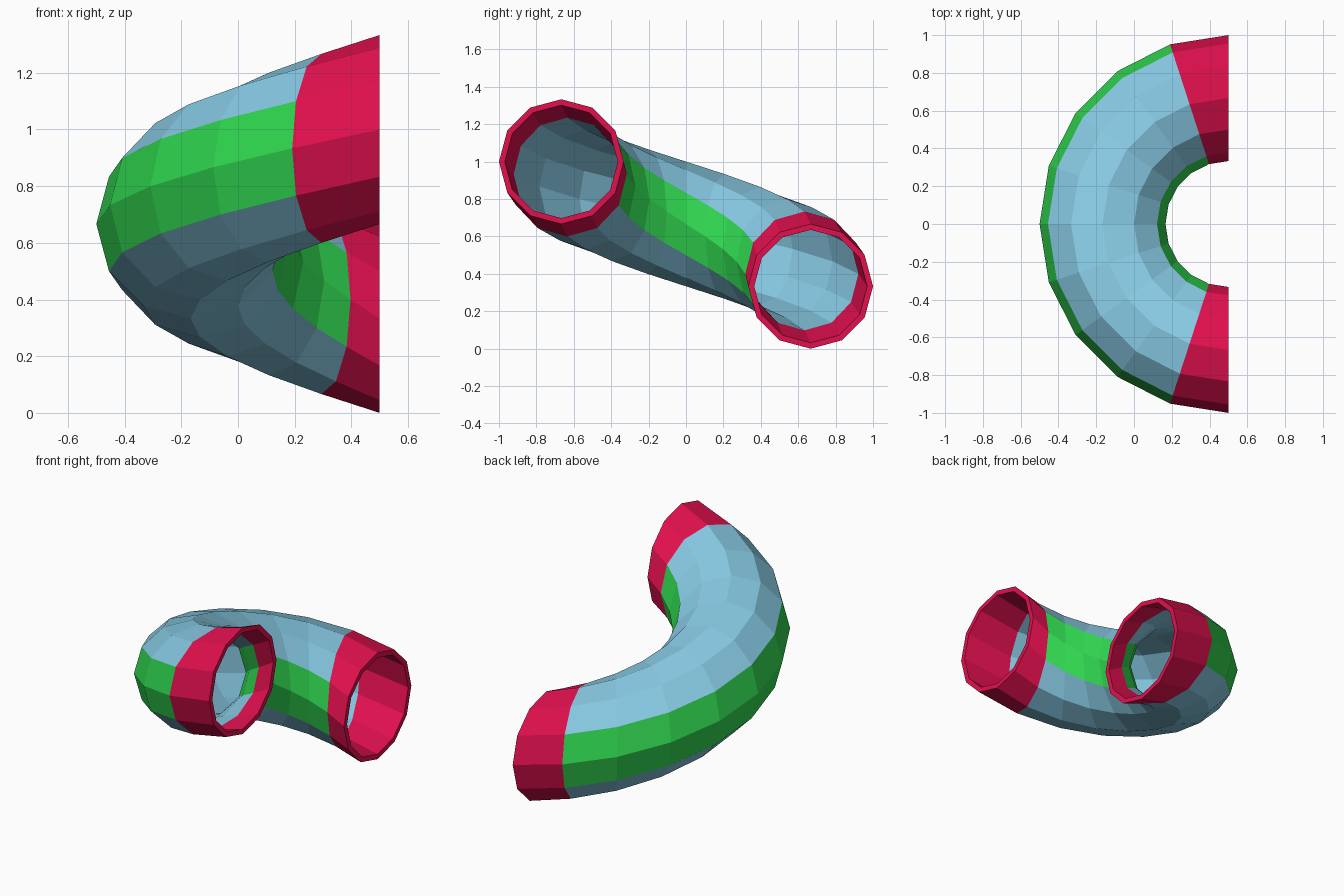
import bpy, bmesh
from math import sin, cos, pi

if "Cube" in bpy.data.objects:
    bpy.data.objects.remove(bpy.data.objects["Cube"])

SIDES, STEPS = 12, 10          # cross-section sides, segments along the half turn
BEND, OUTER, INNER = 2 / 3, 1 / 3, 0.302


def material(name, rgb):
    m = bpy.data.materials.new(name)
    m.diffuse_color = (*rgb, 1)
    m.use_nodes = True
    m.node_tree.nodes["Principled BSDF"].inputs["Base Color"].default_value = m.diffuse_color
    return m


RED = material("red", (0.75, 0.005, 0.076))
BLUE = material("blue", (0.24, 0.58, 0.76))
GREEN = material("green", (0.03, 0.68, 0.08))


def ring(bm, step, radius):
    """Upright circle placed along the descending half turn."""
    t = pi * step / STEPS
    verts = []
    for i in range(SIDES):
        a = 2 * pi * i / SIDES
        r = BEND + radius * cos(a)
        z = 1 - BEND * step / STEPS + radius * sin(a)
        verts.append(bm.verts.new((0.5 - r * sin(t), -r * cos(t), z)))
    return verts


def pipe_section(name, first, last, mats, outer_stripes=(), inner_stripes=()):
    bm = bmesh.new()
    steps = range(first, last + 1)
    out = [ring(bm, s, OUTER) for s in steps]
    inn = [ring(bm, s, INNER) for s in steps]
    for i in range(SIDES):
        j = (i + 1) % SIDES
        for k in range(last - first):
            f = bm.faces.new((out[k][i], out[k][j], out[k + 1][j], out[k + 1][i]))
            f.material_index = int(i in outer_stripes)
            f = bm.faces.new((inn[k][i], inn[k + 1][i], inn[k + 1][j], inn[k][j]))
            f.material_index = int(i in inner_stripes)
        # flat rim at the open ends of the pipe
        if first == 0:
            bm.faces.new((out[0][i], inn[0][i], inn[0][j], out[0][j]))
        if last == STEPS:
            bm.faces.new((out[-1][i], out[-1][j], inn[-1][j], inn[-1][i]))
    mesh = bpy.data.meshes.new(name)
    bm.to_mesh(mesh)
    bm.free()
    for m in mats:
        mesh.materials.append(m)
    ob = bpy.data.objects.new(name, mesh)
    bpy.context.collection.objects.link(ob)


# red end collars and the striped curved pipe between them
pipe_section("upper_collar", 0, 1, [RED])
pipe_section("pipe_body", 1, STEPS - 1, [BLUE, GREEN], (11, 0, 5, 6), (5, 6))
pipe_section("lower_collar", STEPS - 1, STEPS, [RED])
